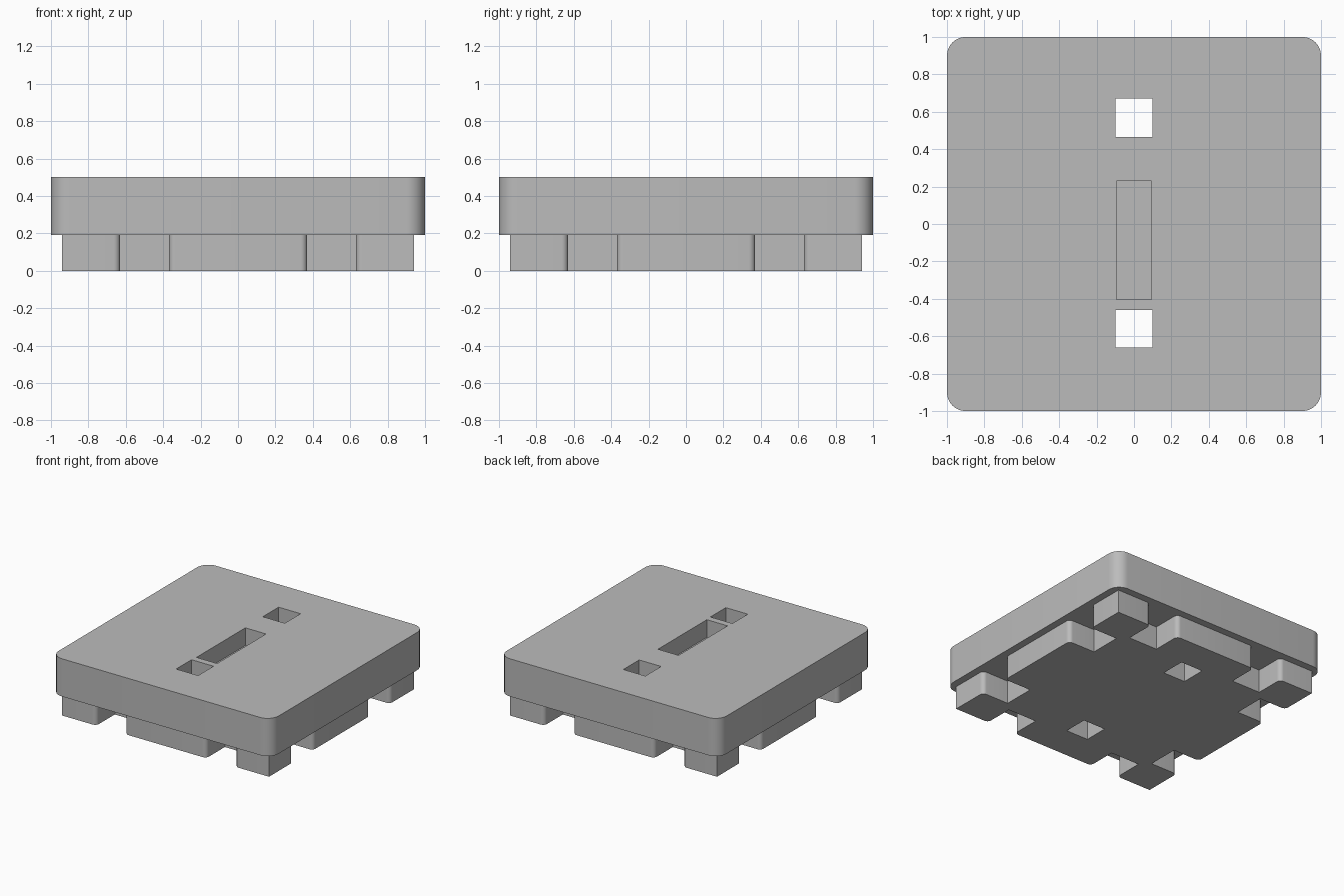
import bpy, bmesh
from math import pi, cos, sin, radians
from mathutils import Vector, Matrix

cube = bpy.data.objects.get("Cube")
if cube:
    bpy.data.objects.remove(cube, do_unlink=True)

grey = bpy.data.materials.new("plain grey")
grey.use_nodes = True
COLOR = (0.5, 0.5, 0.5, 1)
grey.diffuse_color = COLOR
grey.node_tree.nodes["Principled BSDF"].inputs["Base Color"].default_value = COLOR


def rounded(points, steps=8):
    """Turn (x, y, radius) corners, all at right angles, into an outline."""
    out = []
    for i, (x, y, r) in enumerate(points):
        p = Vector((x, y))
        if r == 0:
            out.append(p)
            continue
        to_prev = (Vector(points[i - 1][:2]) - p).normalized()
        to_next = (Vector(points[(i + 1) % len(points)][:2]) - p).normalized()
        centre = p + (to_prev + to_next) * r
        for k in range(steps + 1):
            a = pi / 2 * k / steps
            out.append(centre - to_next * r * cos(a) - to_prev * r * sin(a))
    return out


def prism(name, outline, z0, z1):
    """Extrude a flat outline from z0 up to z1."""
    bm = bmesh.new()
    face = bm.faces.new([bm.verts.new((p.x, p.y, z0)) for p in outline])
    top = bmesh.ops.extrude_face_region(bm, geom=[face])["geom"]
    verts = [v for v in top if isinstance(v, bmesh.types.BMVert)]
    bmesh.ops.translate(bm, verts=verts, vec=(0, 0, z1 - z0))
    bmesh.ops.recalc_face_normals(bm, faces=bm.faces)
    mesh = bpy.data.meshes.new(name)
    bm.to_mesh(mesh)
    bm.free()
    mesh.materials.append(grey)
    obj = bpy.data.objects.new(name, mesh)
    bpy.context.collection.objects.link(obj)
    return obj


def rect(x, y0, y1, r=0):
    return rounded([(-x, y0, r), (x, y0, r), (x, y1, r), (-x, y1, r)])


def combine(target, other, operation):
    """Apply a boolean and remove the helper."""
    mod = target.modifiers.new(operation, "BOOLEAN")
    mod.operation, mod.object, mod.solver = operation, other, "EXACT"
    bpy.context.view_layer.objects.active = target
    bpy.ops.object.modifier_apply(modifier=mod.name)
    bpy.data.objects.remove(other, do_unlink=True)


# Upper slab with rounded corners
plate = prism("base_plate", rect(1, -1, 1, 0.1), 0.19, 0.5)

# Foot: one notched side, repeated around the four sides
EDGE, FLOOR, OUT, IN, LIP = 0.94, 0.7, 0.63, 0.37, 0.035
side = [(-EDGE, -EDGE, 0),
        (-OUT, -EDGE, LIP), (-OUT, -FLOOR, 0), (-IN, -FLOOR, 0), (-IN, -EDGE, LIP),
        (IN, -EDGE, LIP), (IN, -FLOOR, 0), (OUT, -FLOOR, 0), (OUT, -EDGE, LIP)]
corners = []
for turn in range(4):
    rot = Matrix.Rotation(turn * pi / 2, 2)
    corners += [(*(rot @ Vector((x, y))), r) for x, y, r in side]
combine(plate, prism("notched_foot", rounded(corners), 0, 0.3), "UNION")

# Two through holes and the shallow slot between them
combine(plate, prism("back_hole", rect(0.1, 0.465, 0.67), -0.1, 0.6), "DIFFERENCE")
combine(plate, prism("front_hole", rect(0.1, -0.66, -0.46), -0.1, 0.6), "DIFFERENCE")
combine(plate, prism("slot", rect(0.094, -0.405, 0.23), 0.355, 0.6), "DIFFERENCE")

# Smooth rounded corners, sharp edges elsewhere
bpy.ops.object.select_all(action="DESELECT")
plate.select_set(True)
bpy.context.view_layer.objects.active = plate
bpy.ops.object.shade_smooth_by_angle(angle=radians(30))
